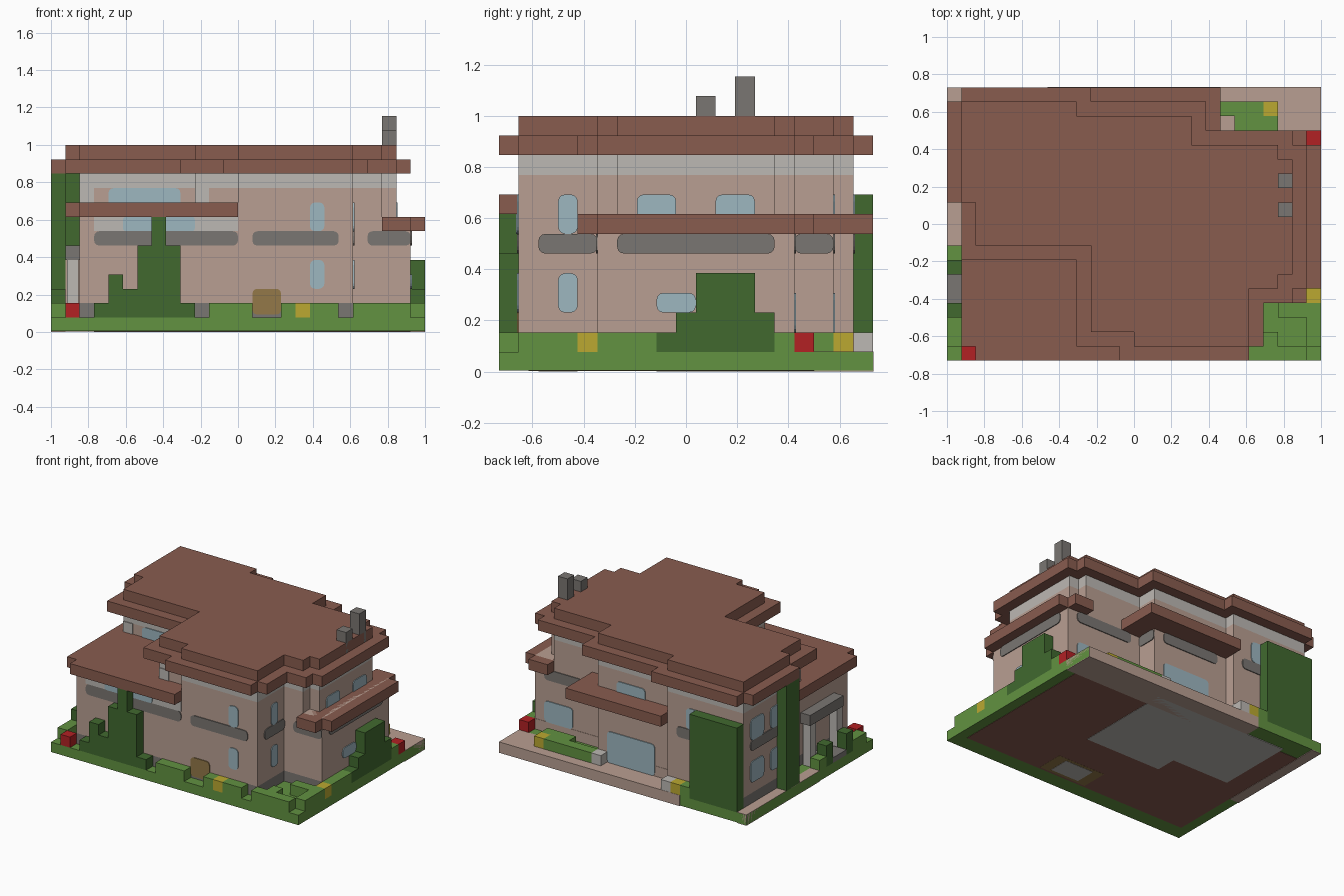
import bpy, bmesh, math
from mathutils import Vector

cube = bpy.data.objects.get("Cube")
if cube:
    bpy.data.objects.remove(cube, do_unlink=True)

U = 1 / 13  # one block


def material(name, *rgb):
    lin = [((c / 255 + 0.055) / 1.055) ** 2.4 for c in rgb] + [1]
    m = bpy.data.materials.new(name)
    m.use_nodes = True
    m.diffuse_color = lin
    node = next(n for n in m.node_tree.nodes if n.type == 'BSDF_PRINCIPLED')
    node.inputs["Base Color"].default_value = lin
    node.inputs["Roughness"].default_value = 0.9
    return m


BROWN = material("roof brown", 137, 92, 79)
PINK = material("wall pink", 185, 159, 146)
PALE = material("pale grey", 188, 184, 179)
GREY = material("dark grey", 122, 118, 114)
GREEN = material("grass green", 98, 146, 65)
DARK = material("hedge green", 65, 105, 47)
BLUE = material("glass blue", 158, 183, 192)
RED = material("flower red", 178, 33, 36)
YELLOW = material("flower yellow", 187, 169, 49)
OLIVE = material("door olive", 147, 120, 72)


def place(p):
    # block units to scene units, centred on the plot
    return Vector((p[0] - 13, p[1] - 9.5, p[2])) * U


def extrude(name, mat, pts, depth):
    bm = bmesh.new()
    face = bm.faces.new([bm.verts.new(place(p)) for p in pts])
    new = bmesh.ops.extrude_face_region(bm, geom=[face])["geom"]
    verts = [v for v in new if isinstance(v, bmesh.types.BMVert)]
    bmesh.ops.translate(bm, verts=verts, vec=Vector(depth) * U)
    bmesh.ops.recalc_face_normals(bm, faces=bm.faces)
    mesh = bpy.data.meshes.new(name)
    bm.to_mesh(mesh)
    bm.free()
    mesh.materials.append(mat)
    ob = bpy.data.objects.new(name, mesh)
    bpy.context.collection.objects.link(ob)
    return ob


def slab(name, mat, outline, z0, z1):
    return extrude(name, mat, [(x, y, z0) for x, y in outline], (0, 0, z1 - z0))


def box(name, mat, x0, x1, y0, y1, z0, z1):
    return slab(name, mat, [(x0, y0), (x1, y0), (x1, y1), (x0, y1)], z0, z1)


def panel(name, mat, side, at, a0, a1, z0, z1, r=0.35):
    # thin rounded plate on a wall; side is front, back, left (+x) or right (-x)
    pts = []
    corners = [(a1 - r, z1 - r), (a0 + r, z1 - r), (a0 + r, z0 + r), (a1 - r, z0 + r)]
    for i, (ca, cz) in enumerate(corners):
        for k in range(4):
            t = math.pi / 2 * (i + k / 3)
            pts.append((ca + r * math.cos(t), cz + r * math.sin(t)))
    out = 0.08 if side in ("back", "left") else -0.08
    if side in ("front", "back"):
        return extrude(name, mat, [(a, at, z) for a, z in pts], (0, out, 0))
    return extrude(name, mat, [(at, a, z) for a, z in pts], (out, 0, 0))


# Roof outlines
upper = [(1, 18), (9, 18), (9, 17), (17, 17), (17, 15), (23, 15), (23, 14), (24, 14),
         (24, 6), (23, 6), (23, 5), (21, 5), (21, 1), (13, 1), (13, 2), (10, 2),
         (10, 8), (2, 8), (2, 11), (1, 11)]
eaves = [(1, 19), (10, 19), (10, 18), (18, 18), (18, 16), (24, 16), (24, 15), (25, 15),
         (25, 5), (24, 5), (24, 4), (22, 4), (22, 1), (21, 1), (21, 0), (12, 0),
         (12, 1), (9, 1), (9, 7), (1, 7), (1, 11), (0, 11), (0, 18), (1, 18)]
ground_floor = [(2, 1), (21, 1), (21, 5), (25, 5), (25, 15), (17, 15), (17, 17),
                (9, 17), (9, 18), (1, 18), (1, 11), (2, 11)]

# Plot and its underside
box("ground", GREEN, 0, 26, 0, 19, 0.06, 1)
box("back_path", PINK, 7, 26, 16, 19.02, 0, 1.03)
box("side_path", PINK, -0.0, 1, 8, 19, 0, 1.03)
box("underside_soil", BROWN, 1, 25, 1.5, 17, 0.03, 0.5)
box("underside_floor", PALE, 3, 17, 10, 17.5, 0, 0.4)
box("underside_floor_step", PALE, 9, 17, 8, 10, 0, 0.4)
box("underside_door_rim", OLIVE, 12, 17, 1.7, 4.3, 0.02, 0.4)
box("underside_door_floor", PALE, 13, 16, 2, 4, 0, 0.4)

# Walls
slab("foundation", GREY, ground_floor, 0.9, 2)
slab("ground_floor_walls", PINK, ground_floor, 2, 8)
slab("upper_walls", PINK, upper, 8, 10)
slab("upper_wall_band", PALE, upper, 10, 11)
for x0, x1, y in ((17, 25, 15), (9, 17, 17), (1, 9, 18)):
    box("back_wall_base", PINK, x0 + 0.02, x1, y - 0.5, y + 0.03, 1, 2)

# Roofs and canopies
slab("roof_eaves", BROWN, eaves, 11, 12)
slab("roof_top", BROWN, upper, 12, 13)
slab("front_porch_roof", BROWN,
     [(2, 0), (13, 0), (13, 8), (10, 11), (1, 11), (1, 1), (2, 1)], 8, 9)
slab("side_canopy", BROWN, [(23, 4), (25, 4), (25, 5), (26, 5), (26, 15), (25, 15),
                            (25, 16), (23, 16)], 7, 8)
slab("back_canopy", BROWN, [(9, 16), (17, 15), (19, 15), (19, 19), (9, 19)], 7, 8)
box("chimney_short", GREY, 23, 24, 10, 11, 12, 14)
box("chimney_tall", GREY, 23, 24, 12, 13, 12, 15)

# Windows: side, wall position, span, height
for side, at, a0, a1, z0, z1 in (
        ("front", 1, 18, 19, 7, 9), ("front", 1, 18, 19, 3, 5), ("front", 8, 4, 9, 8.5, 10),
        ("left", 21, 3, 4, 7, 9), ("left", 21, 3, 4, 3, 5), ("left", 24, 7, 9, 7.6, 9),
        ("left", 24, 11, 13, 7.6, 9), ("left", 25, 8, 10, 3, 4),
        ("back", 17, 12, 15, 7, 9), ("back", 17, 11, 16, 1, 4), ("back", 15, 21, 24, 2, 4),
        ("back", 18, 5, 7, 7, 9), ("right", 1, 15, 17, 7, 9), ("right", 1, 15, 17, 3, 5),
        ("right", 1, 12.5, 14, 7, 9), ("right", 1, 12.5, 14, 3, 5)):
    panel("window", BLUE, side, at, a0, a1, z0, z1)

# Pale trim around the porch windows
panel("porch_band", PALE, "front", 1, 3, 13, 7, 8, 0.02)
panel("porch_window", BLUE, "front", 0.95, 5, 10, 7, 8, 0.2)
panel("recess_trim", PALE, "front", 8, 2, 3, 9, 10, 0.02)
panel("corner_trim", PALE, "front", 2, 10, 11, 9, 10, 0.02)

# Dark bands between the storeys
for side, at, a0, a1 in (
        ("front", 1, 3, 13), ("front", 1, 14, 20), ("front", 5, 22, 25), ("left", 21, 2, 5),
        ("left", 25, 6, 14), ("left", 17, 15, 17), ("back", 15, 18, 24), ("back", 17, 10, 16),
        ("back", 18, 2, 8), ("right", 1, 12, 17)):
    panel("storey_band", GREY, side, at, a0, a1, 6, 7)

panel("front_hatch", OLIVE, "front", 1, 14, 16, 1.2, 3)

# Side entrance
box("entrance_awning", GREY, 1, 2, 3, 8, 5, 6)
for y in (3, 7):
    box("entrance_post", PALE, 1.1, 1.9, y, y + 0.8, 1, 5)
box("entrance_step", GREY, 0, 2, 4, 6, 1, 1.5)
for y in (3, 6):
    box("entrance_bush", DARK, 0, 1, y, y + 1, 1, 3)
box("entrance_grass", GREEN, 0, 1, 7, 8, 1, 2)
box("entrance_hedge", GREEN, 0, 1, 1, 3, 1, 2)

# Tall plants
box("corner_tree", DARK, 0, 1, 11, 13, 1, 11)
box("corner_tree_branch", DARK, 1, 2, 10, 11, 6, 11)
box("back_hedge", DARK, 1, 6, 18, 19, 1, 9)
for x0, x1, top in ((3, 10, 2), (4, 9, 3), (4, 5, 4), (6, 9, 6), (7, 8, 8)):
    box("front_topiary", DARK, x0, x1, 0, 1, 1, top)
for y0, y1, top in ((8, 14, 2), (9, 14, 3), (10, 13, 5)):
    box("side_topiary", DARK, 25, 26, y0, y1, 1, top)

# Low hedges
for x0, x1, y0, y1 in ((11, 14, 0, 1), (16, 17, 0, 1), (18, 20, 0, 1), (21, 25, 0, 1),
                       (22, 23, 1, 2), (25, 26, 1, 4), (23, 25, 3, 4), (25, 26, 5, 8),
                       (25, 26, 14, 15), (20, 22, 16, 18), (22, 23, 16, 17),
                       (17, 20, 17, 18), (6, 7, 18, 19)):
    box("low_hedge", GREEN, x0, x1, y0, y1, 1, 2)

# Flowers and planters
for name, mat, x, y in (("red_flowers", RED, 1, 0), ("red_flowers", RED, 25, 15),
                        ("yellow_flowers", YELLOW, 17, 0), ("yellow_flowers", YELLOW, 25, 4),
                        ("yellow_flowers", YELLOW, 22, 17), ("yellow_flowers", YELLOW, 7, 18),
                        ("planter", PALE, 16, 17), ("planter", PALE, 8, 18)):
    box(name, mat, x, x + 1, y, y + 1, 1, 2)
